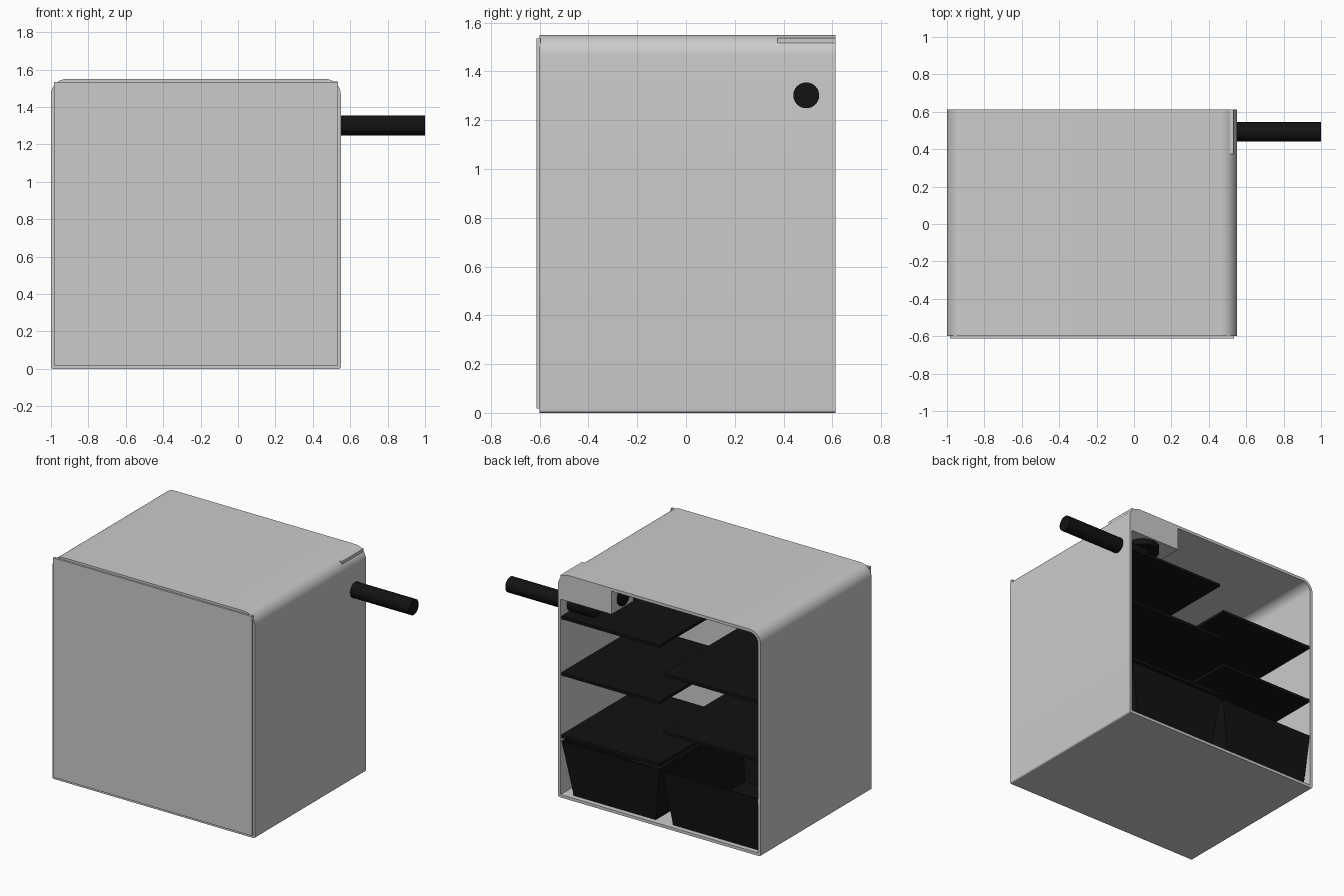
import bpy, bmesh, math
from mathutils import Vector

if "Cube" in bpy.data.objects:
    bpy.data.objects.remove(bpy.data.objects["Cube"])

black = bpy.data.materials.new("black")
black.diffuse_color = (0.006, 0.006, 0.006, 1)
black.use_nodes = True
black.node_tree.nodes["Principled BSDF"].inputs["Base Color"].default_value = black.diffuse_color


def finish(name, bm, mat=None):
    bmesh.ops.recalc_face_normals(bm, faces=bm.faces)
    me = bpy.data.meshes.new(name)
    bm.to_mesh(me)
    bm.free()
    ob = bpy.data.objects.new(name, me)
    bpy.context.collection.objects.link(ob)
    if mat:
        me.materials.append(mat)
    return ob


def box(name, lo, hi, mat=None):
    bm = bmesh.new()
    bmesh.ops.create_cube(bm, size=1)
    for v in bm.verts:
        v.co = Vector([l + (c + 0.5) * (h - l) for l, h, c in zip(lo, hi, v.co)])
    return finish(name, bm, mat)


def smooth(ob):
    bpy.ops.object.select_all(action='DESELECT')
    bpy.context.view_layer.objects.active = ob
    ob.select_set(True)
    bpy.ops.object.shade_smooth_by_angle(angle=math.radians(30))


def rod(name, a, b, r, mat=black):
    a, b = Vector(a), Vector(b)
    bm = bmesh.new()
    bmesh.ops.create_cone(bm, cap_ends=True, segments=32, radius1=r, radius2=r, depth=(b - a).length)
    q = (b - a).to_track_quat('Z', 'Y')
    for v in bm.verts:
        v.co = q @ v.co + (a + b) / 2
    ob = finish(name, bm, mat)
    smooth(ob)
    return ob


def outline(x0, x1, z0, z1, r_top, r_bot, n=10):
    # rounded rectangle, large radius at the top and small at the bottom
    pts = []
    for cx, cz, r, start in ((x1 - r_top, z1 - r_top, r_top, 0), (x0 + r_top, z1 - r_top, r_top, 90),
                             (x0 + r_bot, z0 + r_bot, r_bot, 180), (x1 - r_bot, z0 + r_bot, r_bot, 270)):
        for i in range(n + 1):
            a = math.radians(start + 90 * i / n)
            pts.append((cx + r * math.cos(a), cz + r * math.sin(a)))
    return pts


# Hollow case, open at the back
bm = bmesh.new()
rings = []
for pts, y in ((outline(-1, 0.55, 0, 1.55, 0.085, 0.012), -0.6),
               (outline(-1, 0.55, 0, 1.55, 0.085, 0.012), 0.613),
               (outline(-0.98, 0.53, 0.02, 1.53, 0.065, 0.004), 0.613),
               (outline(-0.98, 0.53, 0.02, 1.53, 0.065, 0.004), -0.6)):
    rings.append([bm.verts.new((x, y, z)) for x, z in pts])
for k in range(4):
    p, q = rings[k], rings[(k + 1) % 4]
    for i in range(len(p)):
        j = (i + 1) % len(p)
        bm.faces.new((p[i], p[j], q[j], q[i]))
smooth(finish("case", bm))

# Front panel, square-cornered
box("front_panel", (-0.985, -0.613, 0.018), (0.535, -0.597, 1.535))

# Staggered shelves on both sides
BACK, FRONT = 0.605, -0.25
for i, z in enumerate((1.25, 0.86, 0.43)):
    box(f"right_shelf_{i+1}", (-0.22, FRONT, z - 0.02), (0.532, BACK, z), black)
for i, z in enumerate((1.065, 0.665)):
    box(f"left_shelf_{i+1}", (-0.982, FRONT, z - 0.02), (-0.25, BACK, z), black)


# Open tapered bins at the bottom
def bin_tub(name, top, bottom):
    bm = bmesh.new()
    loops = []
    for (x0, x1), y0, y1, z in ((bottom, FRONT + 0.05, BACK - 0.03, 0.022), (top, FRONT, BACK, 0.39)):
        loops.append([bm.verts.new((x, y, z)) for x, y in ((x0, y0), (x1, y0), (x1, y1), (x0, y1))])
    bm.faces.new(loops[0])
    for i in range(4):
        j = (i + 1) % 4
        bm.faces.new((loops[0][i], loops[0][j], loops[1][j], loops[1][i]))
    ob = finish(name, bm, black)
    mod = ob.modifiers.new("wall", 'SOLIDIFY')
    mod.thickness = 0.012
    mod.offset = 0


bin_tub("right_bin", (-0.22, 0.52), (-0.17, 0.45))
bin_tub("left_bin", (-0.975, -0.25), (-0.95, -0.31))

# Housing in the top corner with its outlets
box("corner_housing", (0.14, 0.375, 1.37), (0.532, 0.613, 1.537))
rod("housing_side_outlet", (0.13, 0.49, 1.45), (0.16, 0.49, 1.45), 0.065)
rod("housing_bottom_outlet", (0.34, 0.49, 1.33), (0.34, 0.49, 1.39), 0.11)

# Pipe through the right wall
rod("pipe", (0.34, 0.493, 1.302), (1.0, 0.493, 1.302), 0.053)
